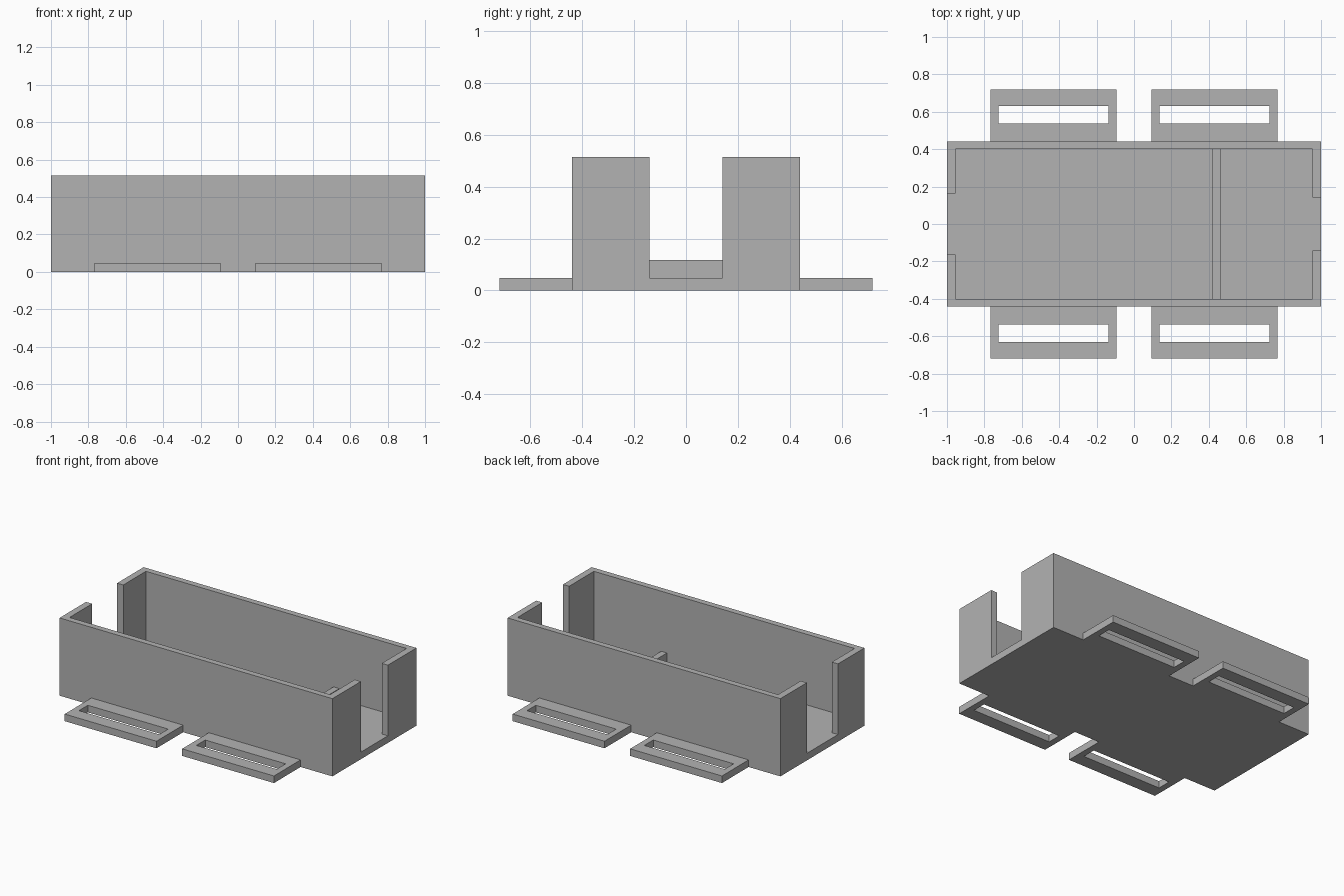
import bpy

cube = bpy.data.objects.get("Cube")
if cube:
    bpy.data.objects.remove(cube, do_unlink=True)

# Single matte grey
GREY = (0.45, 0.45, 0.45, 1)
mat = bpy.data.materials.new("mid grey")
mat.use_nodes = True
mat.diffuse_color = GREY
mat.node_tree.nodes["Principled BSDF"].inputs["Base Color"].default_value = GREY

LENGTH, DEPTH, HEIGHT = 1.0, 0.44, 0.515    # half length, half depth, full height
BASE = 0.047                                # floor and handle thickness
INNER_X, INNER_Y = 0.955, 0.40


def box(name, x, y, z):
    """Box spanning the given (min, max) ranges."""
    spans = (x, y, z)
    bpy.ops.mesh.primitive_cube_add(size=1, location=[sum(s) / 2 for s in spans])
    obj = bpy.context.object
    obj.name = name
    obj.scale = [s[1] - s[0] for s in spans]
    bpy.ops.object.transform_apply(location=False, rotation=False, scale=True)
    obj.data.materials.append(mat)
    return obj


def cut(obj, x, y, z):
    """Cut a box-shaped opening out of an object."""
    cutter = box("cutter", x, y, z)
    cutter.hide_render = True
    mod = obj.modifiers.new("opening", 'BOOLEAN')
    mod.operation = 'DIFFERENCE'
    mod.solver = 'EXACT'
    mod.object = cutter
    bpy.context.view_layer.objects.active = obj
    bpy.ops.object.modifier_apply(modifier=mod.name)
    bpy.data.objects.remove(cutter, do_unlink=True)


# Open tray with a slot in each end wall
tray = box("tray", (-LENGTH, LENGTH), (-DEPTH, DEPTH), (0, HEIGHT))
cut(tray, (-INNER_X, INNER_X), (-INNER_Y, INNER_Y), (BASE, 1))
cut(tray, (-1.1, -0.9), (-0.163, 0.163), (BASE, 1))
cut(tray, (0.9, 1.1), (-0.141, 0.141), (BASE, 1))

# Low divider across the floor
box("divider", (0.42, 0.462), (-INNER_Y, INNER_Y), (BASE, 0.117))

# Four slotted side handles
for side, y_sign in (("front", -1), ("back", 1)):
    for end, x_sign in (("right", -1), ("left", 1)):
        def span(sign, a, b):
            return tuple(sorted((sign * a, sign * b)))
        handle = box(f"{side}_{end}_handle", span(x_sign, 0.094, 0.767),
                     span(y_sign, DEPTH, 0.719), (0, BASE))
        cut(handle, span(x_sign, 0.136, 0.725), span(y_sign, 0.537, 0.63), (-1, 1))
